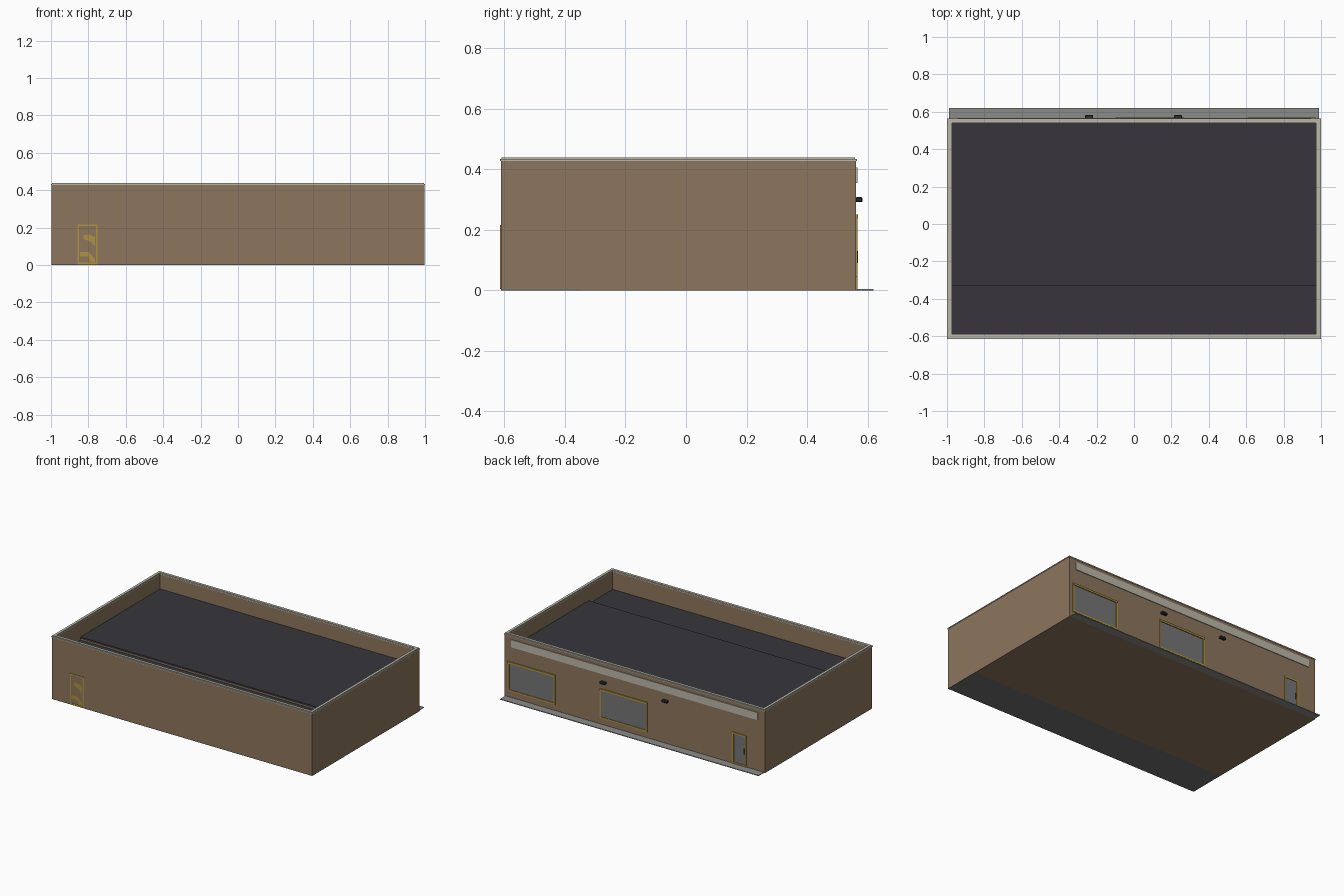
import bpy
import bmesh

cube = bpy.data.objects.get("Cube")
if cube:
    bpy.data.objects.remove(cube, do_unlink=True)


def material(name, r, g, b):
    m = bpy.data.materials.new(name)
    m.use_nodes = True
    m.diffuse_color = (r, g, b, 1)
    bsdf = next(n for n in m.node_tree.nodes if n.type == 'BSDF_PRINCIPLED')
    bsdf.inputs["Base Color"].default_value = (r, g, b, 1)
    bsdf.inputs["Roughness"].default_value = 0.8
    return m


BROWN = material("wall brown", 0.27, 0.18, 0.11)
ROOF = material("roof charcoal", 0.038, 0.036, 0.045)
CAP = material("pale stone", 0.50, 0.48, 0.40)
WALK = material("pavement grey", 0.26, 0.26, 0.25)
SLAB = material("slab grey", 0.16, 0.16, 0.16)
GOLD = material("frame ochre", 0.42, 0.29, 0.05)
GLASS = material("glass grey", 0.18, 0.18, 0.18)
DARK = material("lamp black", 0.025, 0.025, 0.028)


def finish(name, bm, mat):
    bmesh.ops.recalc_face_normals(bm, faces=bm.faces)
    me = bpy.data.meshes.new(name)
    bm.to_mesh(me)
    bm.free()
    me.materials.append(mat)
    ob = bpy.data.objects.new(name, me)
    bpy.context.collection.objects.link(ob)
    return ob


def box(name, x, y, z, mat):
    """Box from three (low, high) ranges."""
    bm = bmesh.new()
    bmesh.ops.create_cube(bm, size=1)
    for v in bm.verts:
        for i, (lo, hi) in enumerate((x, y, z)):
            v.co[i] = lo if v.co[i] < 0 else hi
    return finish(name, bm, mat)


def ring(name, a, b, depth, width, mat, upright=False):
    """Rectangular frame in the XY plane, or in XZ when upright."""
    bm = bmesh.new()

    def place(u, v, d):
        return (u, d, v) if upright else (u, v, d)

    def loop(inset, d):
        u0, u1, v0, v1 = a[0] + inset, a[1] - inset, b[0] + inset, b[1] - inset
        return [bm.verts.new(place(u, v, d))
                for u, v in ((u0, v0), (u1, v0), (u1, v1), (u0, v1))]

    loops = [loop(0, depth[0]), loop(0, depth[1]),
             loop(width, depth[1]), loop(width, depth[0])]
    for k in range(4):
        p, q = loops[k], loops[(k + 1) % 4]
        for i in range(4):
            j = (i + 1) % 4
            bm.faces.new((p[i], p[j], q[j], q[i]))
    return finish(name, bm, mat)


def plate(name, points, y, mat):
    """Thin flat panel on the front wall from an XZ outline."""
    bm = bmesh.new()
    bm.faces.new([bm.verts.new((px, y, pz)) for px, pz in points])
    return finish(name, bm, mat)


FRONT, BACK, SPLIT = -0.612, 0.562, -0.33
SIDE = (-0.997, 0.997)
INNER = (-0.976, 0.976)

# Floor and pavement
box("main_floor", SIDE, (-0.35, BACK), (0, 0.004), BROWN)
box("front_floor", SIDE, (FRONT, -0.35), (0, 0.004), SLAB)
box("pavement", (-0.99, 0.99), (BACK, 0.62), (0, 0.005), WALK)

# Walls with stone coping in two steps
ring("walls", SIDE, (FRONT, BACK), (0.004, 0.43), 0.02, BROWN)
ring("coping_base", (-1, 1), (-0.615, 0.565), (0.428, 0.434), 0.026, CAP)
ring("coping_top", (-0.994, 0.994), (-0.609, 0.559), (0.434, 0.44), 0.018, CAP)

# Roof in two levels
box("main_roof", INNER, (SPLIT, BACK - 0.019), (0.315, 0.327), ROOF)
box("roof_step", INNER, (SPLIT + 0.001, SPLIT + 0.01), (0.29, 0.316), BROWN)
box("front_roof", INNER, (FRONT + 0.019, SPLIT + 0.01), (0.295, 0.305), ROOF)

# Sign band and wall lamps
box("sign_band", (-0.945, 0.945), (BACK - 0.002, 0.567), (0.355, 0.407), CAP)
for side, x in (("right", -0.24), ("left", 0.235)):
    lamp = box("wall_lamp_" + side, (x - 0.021, x + 0.021),
               (BACK - 0.002, 0.583), (0.292, 0.308), DARK)
    bevel = lamp.modifiers.new("Bevel", 'BEVEL')
    bevel.width = 0.003
    bevel.segments = 1

# Shop windows
for side, x in (("centre", (-0.10, 0.266)), ("left", (0.606, 0.97))):
    z = (0.046, 0.25)
    ring("window_frame_" + side, x, z, (BACK - 0.003, 0.567), 0.011, GOLD, True)
    box("window_glass_" + side, (x[0] + 0.01, x[1] - 0.01),
        (BACK - 0.003, BACK + 0.001), (z[0] + 0.01, z[1] - 0.01), GLASS)
    box("window_head_" + side, x, (BACK - 0.003, 0.569), (0.238, 0.251), GOLD)

# Back door
DOOR = (-0.858, -0.75)
ring("back_door_frame", DOOR, (0.005, 0.222), (BACK - 0.003, 0.567), 0.01, GOLD, True)
box("back_door_glass", (DOOR[0] + 0.009, DOOR[1] - 0.009),
    (BACK - 0.003, BACK + 0.001), (0.006, 0.213), GLASS)
box("back_door_handle", (-0.842, -0.837), (BACK, 0.568), (0.09, 0.13), DARK)

# Front door with ochre panels
ring("front_door_frame", DOOR, (0.004, 0.217), (-0.615, FRONT + 0.003), 0.009, GOLD, True)
box("front_door_leaf", (DOOR[0] + 0.008, DOOR[1] - 0.008),
    (FRONT - 0.001, FRONT + 0.002), (0.006, 0.21), BROWN)
plate("front_door_panel", [(-0.825, 0.14), (-0.79, 0.125), (-0.765, 0.1),
                           (-0.765, 0.15), (-0.80, 0.165), (-0.825, 0.16)],
      -0.6142, GOLD)
plate("front_door_kick_panel", [(-0.845, 0.045), (-0.80, 0.045), (-0.79, 0.015),
                                (-0.765, 0.015), (-0.765, 0.035), (-0.80, 0.07),
                                (-0.845, 0.07)], -0.6142, GOLD)
